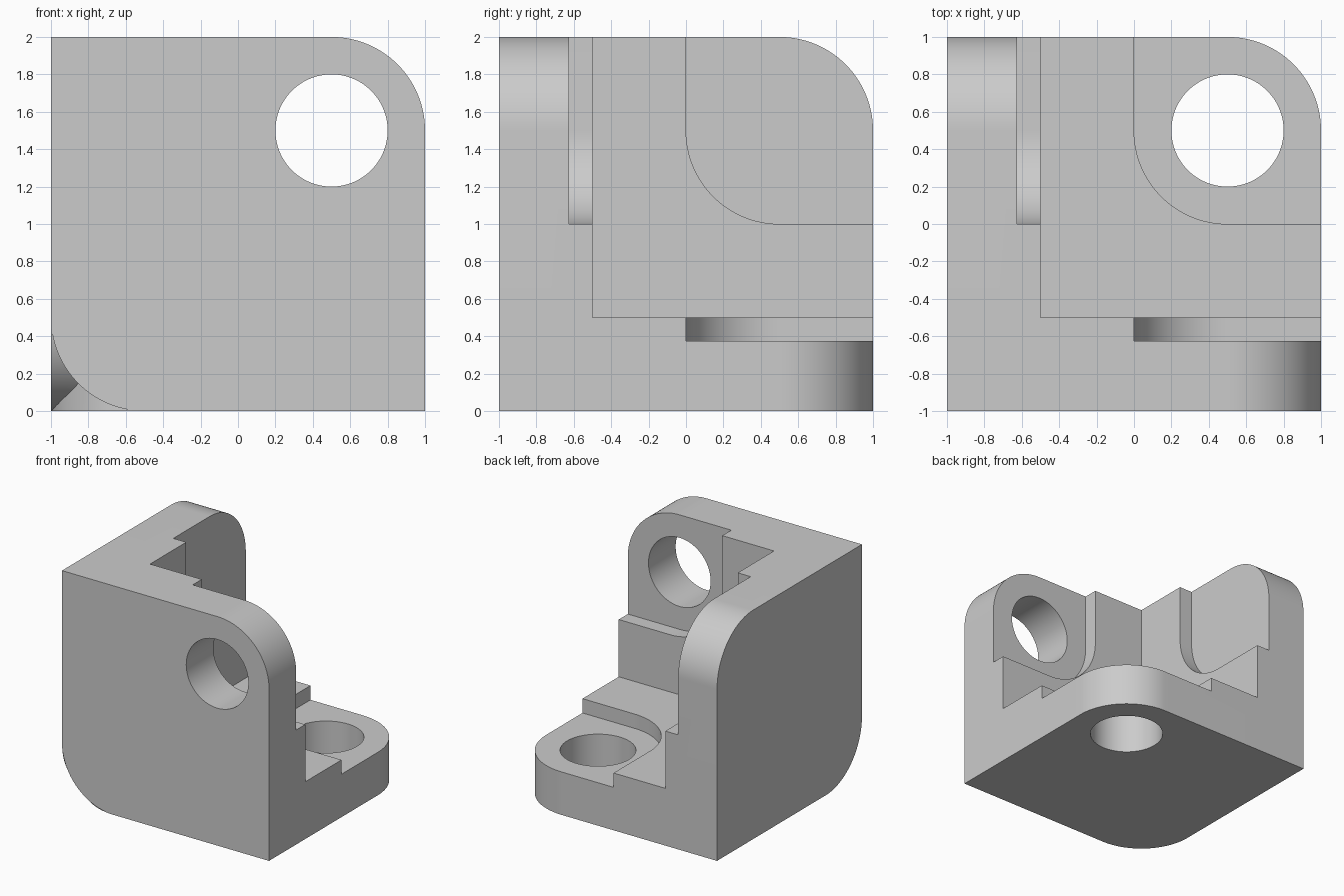
import bpy, bmesh
from math import sin, cos, pi, radians
from mathutils import Vector

if "Cube" in bpy.data.objects:
    bpy.data.objects.remove(bpy.data.objects["Cube"])

WALL, PAD, RADIUS, HOLE = 0.5, 0.375, 0.5, 0.3

grey = bpy.data.materials.new("plain_grey")
grey.use_nodes = True
grey.diffuse_color = (0.6, 0.6, 0.6, 1)
grey.node_tree.nodes["Principled BSDF"].inputs["Base Color"].default_value = (0.6, 0.6, 0.6, 1)


def arc(cx, cy, r, start, end, steps):
    """Points along a circular arc, angles in quarter turns."""
    angles = [(start + (end - start) * i / steps) * pi / 2 for i in range(steps + 1)]
    return [(cx + r * cos(a), cy + r * sin(a)) for a in angles]


def prism(name, profile, low, high, turns=0):
    """Extrude a profile along z, then swap axes cyclically to face another way."""
    bm = bmesh.new()
    face = bm.faces.new([bm.verts.new((x, y, low)) for x, y in profile])
    top = bmesh.ops.extrude_face_region(bm, geom=[face])["geom"]
    for v in top:
        if isinstance(v, bmesh.types.BMVert):
            v.co.z = high
    for v in bm.verts:
        for _ in range(turns):
            v.co = Vector((v.co.z, v.co.x, v.co.y))
    bmesh.ops.recalc_face_normals(bm, faces=bm.faces)
    mesh = bpy.data.meshes.new(name)
    bm.to_mesh(mesh)
    bm.free()
    mesh.materials.append(grey)
    ob = bpy.data.objects.new(name, mesh)
    bpy.context.collection.objects.link(ob)
    return ob


def combine(target, tool, operation):
    """Apply a boolean and discard the tool."""
    mod = target.modifiers.new(operation, "BOOLEAN")
    mod.operation, mod.solver, mod.object = operation, "EXACT", tool
    bpy.context.view_layer.objects.active = target
    bpy.ops.object.modifier_apply(modifier=mod.name)
    bpy.data.objects.remove(tool)


# Profiles: plate with two opposite round corners, pad recess, bolt hole
plate_profile = ([(1, -1)] + arc(0.5, 0.5, RADIUS, 0, 1, 32)
                 + [(-1, 1)] + arc(-0.5, -0.5, RADIUS, 2, 3, 32))
pad_profile = [(1.2, 0), (1.2, 1.2), (0, 1.2)] + arc(0.5, 0.5, RADIUS, 2, 3, 32)
hole_profile = arc(0.5, 0.5, HOLE, 0, 4, 96)[:-1]


def make_plate(name, turns):
    plate = prism(name, plate_profile, -1, WALL - 1, turns)
    combine(plate, prism("pad_cutter", pad_profile, PAD - 1, 0, turns), "DIFFERENCE")
    combine(plate, prism("hole_cutter", hole_profile, -1.2, 0, turns), "DIFFERENCE")
    return plate


# Three identical plates meeting at one corner
bracket = make_plate("corner_bracket", 0)
combine(bracket, make_plate("side_plate", 1), "UNION")
combine(bracket, make_plate("front_plate", 2), "UNION")

# Stand on the ground and smooth the round walls
for v in bracket.data.vertices:
    v.co.z += 1
bpy.ops.object.select_all(action="DESELECT")
bracket.select_set(True)
bpy.context.view_layer.objects.active = bracket
bpy.ops.object.shade_smooth_by_angle(angle=radians(30))
